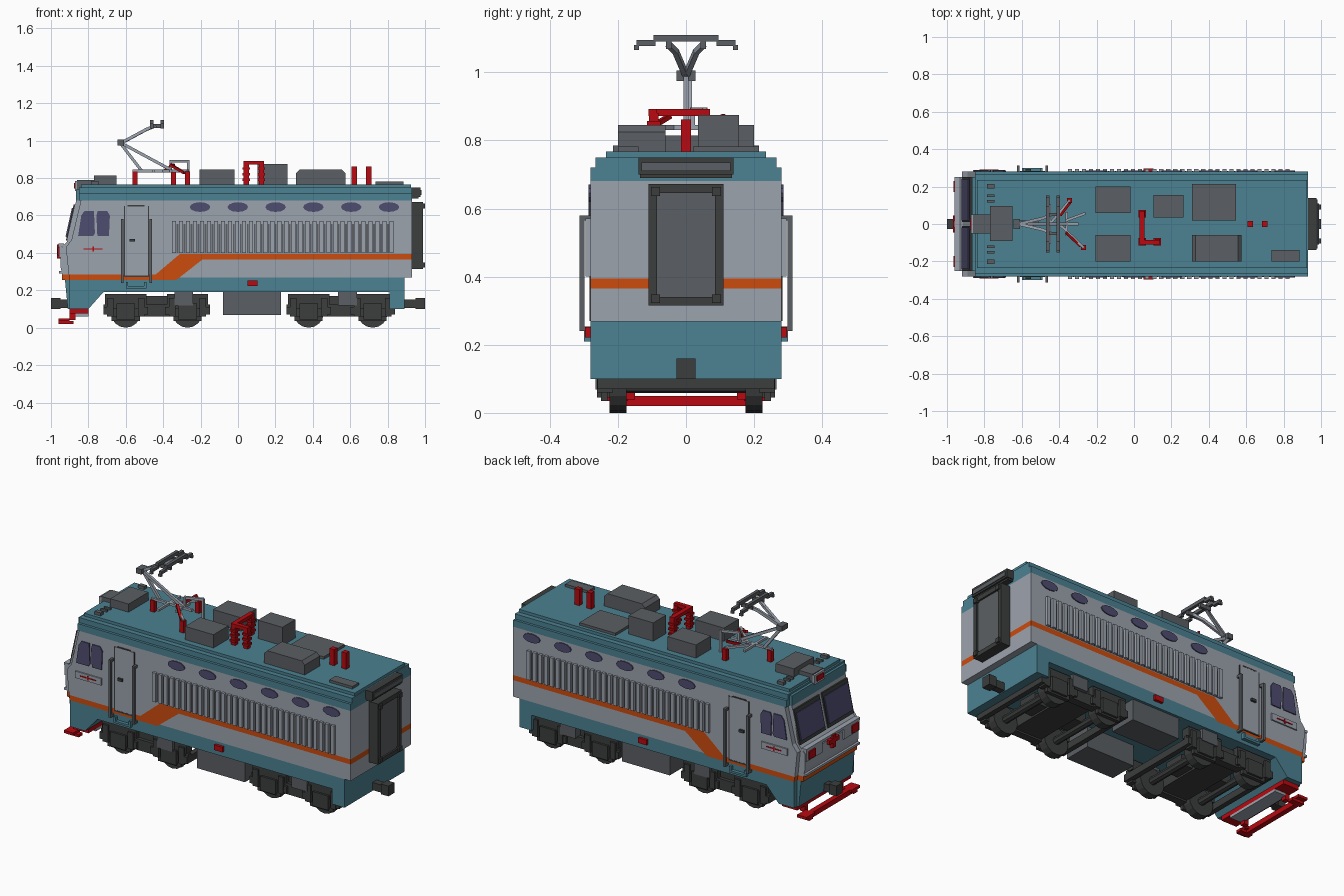
import bpy, bmesh, math
from mathutils import Vector, Matrix

if "Cube" in bpy.data.objects:
    bpy.data.objects.remove(bpy.data.objects["Cube"])


def material(name, rgb):
    lin = [((c / 255 + 0.055) / 1.055) ** 2.4 if c > 10 else c / 255 / 12.92 for c in rgb] + [1.0]
    m = bpy.data.materials.new(name)
    m.use_nodes = True
    m.diffuse_color = lin
    b = next(n for n in m.node_tree.nodes if n.type == "BSDF_PRINCIPLED")
    b.inputs["Base Color"].default_value = lin
    return m


TEAL = material("teal", (76, 129, 145))
PALE = material("pale grey", (156, 163, 174))
ORANGE = material("orange", (204, 76, 14))
DARK = material("charcoal", (60, 61, 61))
GREY = material("mid grey", (91, 95, 99))
RED = material("red", (184, 10, 16))
GLASS = material("window violet", (78, 77, 112))


def finish(name, bm, mat):
    bmesh.ops.recalc_face_normals(bm, faces=bm.faces)
    me = bpy.data.meshes.new(name)
    bm.to_mesh(me)
    bm.free()
    me.materials.append(mat)
    ob = bpy.data.objects.new(name, me)
    bpy.context.collection.objects.link(ob)
    return ob


def boxes(name, specs, mat, mirror=False):
    """Boxes given as (x0, x1, y0, y1, z0, z1), optionally repeated at -y."""
    bm = bmesh.new()
    if mirror:
        specs = list(specs) + [(a, b, -d, -c, e, f) for a, b, c, d, e, f in specs]
    for a, b, c, d, e, f in specs:
        mtx = Matrix.Translation(((a + b) / 2, (c + d) / 2, (e + f) / 2)) @ Matrix.Diagonal((b - a, d - c, f - e, 1))
        bmesh.ops.create_cube(bm, size=1, matrix=mtx)
    return finish(name, bm, mat)


def slab(name, pts, y0, y1, mat, mirror=False):
    """Side profile in x-z, extruded from y0 to y1."""
    bm = bmesh.new()
    for s in ((1, -1) if mirror else (1,)):
        f = bm.faces.new([bm.verts.new((x, s * y0, z)) for x, z in pts])
        r = bmesh.ops.extrude_face_region(bm, geom=[f])
        vs = [v for v in r["geom"] if isinstance(v, bmesh.types.BMVert)]
        bmesh.ops.translate(bm, verts=vs, vec=(0, s * (y1 - y0), 0))
    return finish(name, bm, mat)


def rods(name, lines, w, mat):
    """Square rods between pairs of points."""
    bm = bmesh.new()
    for p, q in lines:
        p, q = Vector(p), Vector(q)
        rot = (q - p).to_track_quat("Z", "Y").to_matrix().to_4x4()
        bmesh.ops.create_cube(bm, size=1, matrix=Matrix.Translation((p + q) / 2) @ rot
                              @ Matrix.Diagonal((w, w, (q - p).length + w * 0.5, 1)))
    return finish(name, bm, mat)


def discs(name, centres, r, depth, mat, sides=16):
    """Cylinders with their axis along y."""
    bm = bmesh.new()
    for c in centres:
        bmesh.ops.create_cone(bm, cap_ends=True, segments=sides, radius1=r, radius2=r, depth=depth,
                              matrix=Matrix.Translation(c) @ Matrix.Rotation(math.pi / 2, 4, "X"))
    return finish(name, bm, mat)


# Body bands
W = 0.28
slab("skirt", [(-0.9, .1), (-0.8, .1), (-0.72, .19), (.81, .19), (.81, .1), (.89, .1), (.89, .268),
               (-0.315, .268), (-0.33, .255), (-0.9, .255)], -W, W, TEAL)
slab("stripe", [(-0.9, .255), (-0.33, .255), (-0.19, .365), (.93, .365), (.93, .395), (-0.31, .395),
                (-0.44, .285), (-0.905, .285)], -W, W, ORANGE)
slab("lower_wall", [(-0.315, .268), (.93, .268), (.93, .365), (-0.19, .365)], -W, W, PALE)
slab("upper_wall", [(-0.905, .285), (-0.44, .285), (-0.31, .395), (.93, .395), (.93, .68), (-0.84, .68),
                    (-0.89, .47), (-0.92, .43)], -W, W, PALE)
boxes("roof", [(-0.85, .93, -W, W, .68, .72), (-0.85, .93, -.265, .265, .72, .75),
               (-0.84, .925, -.235, .235, .75, .767)], TEAL)

# Cab nose, narrower than the body
N = 0.25
slab("nose_skirt", [(-0.8, .1), (-0.91, .1), (-0.925, .255), (-0.8, .255)], -N, N, TEAL)
slab("nose_stripe", [(-0.8, .255), (-0.94, .255), (-0.94, .285), (-0.8, .285)], -N, N, ORANGE)
slab("nose_wall", [(-0.8, .285), (-0.94, .285), (-0.95, .33), (-0.95, .42), (-0.915, .46), (-0.865, .68),
                   (-0.8, .68)], -N, N, PALE)
boxes("nose_roof", [(-0.865, -.8, -N, N, .68, .74)], TEAL)
slab("windscreen", [(-0.915, .485), (-0.922, .487), (-0.888, .64), (-0.88, .638)], .02, .24, GLASS, True)
slab("windscreen_frame", [(-0.905, .465), (-0.92, .465), (-0.878, .66), (-0.865, .66)], .012, .25, DARK, True)
boxes("nose_ledge", [(-0.96, -.93, -.25, .25, .435, .45), (-0.958, -.93, -.25, .25, .29, .303)], PALE)
boxes("tail_lamp", [(-0.966, -.94, .17, .23, .385, .43)], RED, True)
boxes("lamp_housing", [(-0.958, -.94, .1, .245, .375, .44)], PALE, True)
boxes("nose_badge", [(-0.968, -.945, -.045, .045, .4, .425), (-0.968, -.945, -.015, .015, .37, .445)], RED)

# Cab side windows, lamp panels and markers
slab("cab_window_front", [(-0.855, .49), (-0.775, .49), (-0.765, .505), (-0.77, .625), (-0.82, .625), (-0.838, .6)],
     W, W + .006, GLASS, True)
slab("cab_window_rear", [(-0.752, .49), (-0.69, .49), (-0.685, .6), (-0.7, .625), (-0.75, .625), (-0.757, .6)],
     W, W + .006, GLASS, True)
boxes("side_panel", [(-0.86, -.69, W, .288, .4, .44)], PALE, True)
boxes("side_panel_mark", [(-0.825, -.725, W, .291, .417, .423), (-0.779, -.771, W, .291, .407, .433)], RED, True)
boxes("side_marker", [(.05, .105, W, .296, .222, .252)], RED, True)

# Doors with handrails and steps
boxes("door_edge", [(-0.61, -.603, W, .284, .27, .65), (-0.482, -.475, W, .284, .27, .65),
                    (-0.61, -.475, W, .284, .27, .278), (-0.59, -.5, W, .284, .648, .655)], DARK, True)
boxes("door", [(-0.603, -.482, W, .283, .278, .648)], PALE, True)
boxes("door_handle", [(-0.58, -.55, W, .295, .46, .475)], DARK, True)
boxes("handrail", [s for x in (-0.618, -0.466) for s in
                   ((x - .007, x + .007, .298, .312, .24, .58), (x - .007, x + .007, W, .312, .565, .58),
                    (x - .007, x + .007, W, .312, .24, .254))], GREY, True)
boxes("door_step", [(-0.6, -.49, W, .3, .21, .222), (-0.6, -.588, W, .3, .21, .245),
                    (-0.502, -.49, W, .3, .21, .245)], TEAL, True)

# Ventilation fins and oval windows
fins = [-0.342 + i * 0.0375 for i in range(32)]
boxes("vent_fin", [(x - .011, x + .011, W, .295, .4, .57) for x in fins], PALE, True)
boxes("vent_gap", [(x + .014, x + .0235, W, .284, .4, .555) for x in fins[:-1]], GREY, True)
bm = bmesh.new()
for i in range(6):
    for s in (1, -1):
        bmesh.ops.create_cone(bm, cap_ends=True, segments=12, radius1=1, radius2=1, depth=1,
                              matrix=Matrix.Translation((-0.203 + i * .202, s * W, .645))
                              @ Matrix.Diagonal((.055, .012, .026, 1)) @ Matrix.Rotation(math.pi / 2, 4, "X"))
finish("oval_window", bm, GLASS)

# Rear gangway
boxes("gangway_frame", [(.93, .99, -.11, -.085, .315, .672), (.93, .99, .085, .11, .315, .672),
                        (.93, .99, -.11, .11, .315, .34), (.93, .99, -.11, .11, .645, .672),
                        (.93, .965, -.135, .135, .69, .705), (.93, .975, -.14, .14, .7, .75)], DARK)
boxes("gangway_corner", [(.93, 1, y - .013, y + .013, z - .013, z + .013)
                         for y in (-.09, .09) for z in (.335, .65)], DARK)
boxes("gangway_panel", [(.92, .98, -.09, .09, .335, .65), (.975, .98, -.13, .13, .71, .735)], GREY)

# Couplers
for s, x in ((-1, -.9), (1, .88)):
    boxes("coupler", [(min(x, s * .96), max(x, s * .96), -.02, .02, .105, .15),
                      (min(s * .95, s), max(s * .95, s), -.028, .028, .1, .16)], DARK)

# Plow
boxes("plow", [(-0.95, -.92, -.19, .19, .02, .05), (-0.96, -.9, .17, .25, .035, .05),
               (-0.96, -.88, .19, .225, .02, .035), (-0.9, -.87, .15, .18, .04, .1),
               (-0.9, -.8, -.25, .25, .075, .1)], RED, True)
boxes("plow_brace", [(-0.88, -.8, -.18, .18, .06, .075)], PALE)

# Bogies
for label, (a, b) in (("front", (-0.6, -0.27)), ("rear", (.378, .72))):
    m = (a + b) / 2
    discs(label + "_wheel", [(x, s * .2, .08) for x in (a, b) for s in (1, -1)], .08, .05, DARK)
    discs(label + "_axle", [(x, 0, .08) for x in (a, b)], .022, .4, DARK, 8)
    frame = [(a - .12, b + .12, .225, .245, .1, .125), (m - .1, m + .1, .2, .245, .06, .1)]
    for x in (a, b):
        frame += [(x - .05, x + .05, .22, .262, .045, .13), (x - .11, x + .11, .2, .25, .125, .18),
                  (x - .1, x - .065, .215, .262, .06, .16), (x + .065, x + .1, .215, .262, .06, .16),
                  (x - .075, x + .075, .23, .25, .035, .06), (x - .12, x - .09, 0, .26, .07, .11),
                  (x + .09, x + .12, 0, .26, .07, .11)]
    boxes(label + "_bogie_frame", frame, DARK, True)
    boxes(label + "_bogie_centre", [(m - .09, m + .09, -.22, .22, .07, .17), (a, b, -.06, .06, .08, .14)], DARK)
boxes("bolster", [(x - .05, x + .05, .2, .266, .12, .19) for x in (-.29, .585)], GREY, True)
boxes("underfloor_box", [(-.08, .23, .1, .265, .068, .195)], GREY, True)

# Roof equipment
R = .76
boxes("roof_box", [(-.205, -.02, .06, .2, R, .845), (-.205, -.02, -.2, -.06, R, .845),
                   (.105, .265, .035, .155, R, .875), (.31, .545, .02, .215, R, .782),
                   (.735, .885, -.2, -.14, R, .782)], GREY)
slab("roof_cooler", [(.31, R), (.575, R), (.575, .825), (.555, .845), (.33, .845), (.31, .825)], -.2, -.06, GREY)
boxes("cab_roof_unit", [(-.77, -.65, -.09, .095, R, .815), (-.86, -.77, -.05, .05, .74, .79)], GREY)
boxes("headlight", [(-.872, -.855, -.05, .05, .73, .785)], PALE)
boxes("headlight_lens", [(-.878, -.87, -.03, .03, .745, .775)], RED)
boxes("roof_pad", [(-.785, -.745, .19, .215, R, .785), (-.785, -.745, .145, .157, R, .778),
                   (-.785, -.745, .115, .127, R, .778)], GREY, True)
boxes("red_busbar", [(.03, .057, -.11, .07, .872, .892), (.03, .14, -.11, -.085, .872, .892)]
      + [(x - .014, x + .014, y - .014, y + .014, R, .88) for x, y in ((.044, -.095), (.125, -.095), (.044, .055))]
      + [(x - .02, x + .02, y - .02, y + .02, z, z + .012)
         for x, y in ((.044, -.095), (.125, -.095), (.044, .055)) for z in (.785, .815, .845)], RED)
boxes("red_insulator", [(x - .015, x + .015, -.015, .015, R, .862) for x in (.622, .7)], RED)

# Pantograph
boxes("pantograph_insulator", [(x - .013, x + .013, y - .013, y + .013, R, .835)
                               for x, y in ((-.55, 0), (-.345, .125), (-.27, -.125))], RED)
rods("red_cable", [((-.345, .11, .87), (-.39, .05, .84)), ((-.29, -.115, .83), (-.36, -.05, .87))], .014, RED)
rods("pantograph_base", [((-.56, 0, .838), (-.3, 0, .838)), ((-.345, .125, .838), (-.45, 0, .838)),
                         ((-.27, -.125, .838), (-.4, 0, .838)), ((-.36, -.06, .838), (-.36, .06, .838)),
                         ((-.36, .02, .84), (-.36, .02, .89)), ((-.36, .02, .89), (-.265, .055, .89)),
                         ((-.265, .055, .89), (-.265, .055, .77)), ((-.45, -.1, .838), (-.45, .1, .838))], .014, PALE)
rods("pantograph_arm", [((-.36, 0, .845), (-.62, 0, .985)), ((-.52, .01, .845), (-.62, .01, .975)),
                        ((-.62, 0, .99), (-.49, .03, 1.06)), ((-.62, 0, .99), (-.49, -.03, 1.06)),
                        ((-.49, .03, 1.06), (-.44, .05, 1.08)), ((-.49, -.03, 1.06), (-.44, -.05, 1.08))], .016, PALE)
boxes("pantograph_elbow", [(-.645, -.61, -.028, .028, .975, 1.005)], GREY)
boxes("pantograph_head", [s for x in (-.462, -.405) for s in
                          ((x - .009, x + .009, -.095, .095, 1.09, 1.11), (x - .009, x + .009, .09, .145, 1.077, 1.094),
                           (x - .009, x + .009, -.145, -.09, 1.077, 1.094), (x - .009, x + .009, .138, .152, 1.065, 1.08),
                           (x - .009, x + .009, -.152, -.138, 1.065, 1.08))]
      + [(-.47, -.4, y - .008, y + .008, 1.068, 1.09) for y in (-.05, .05)], GREY)
